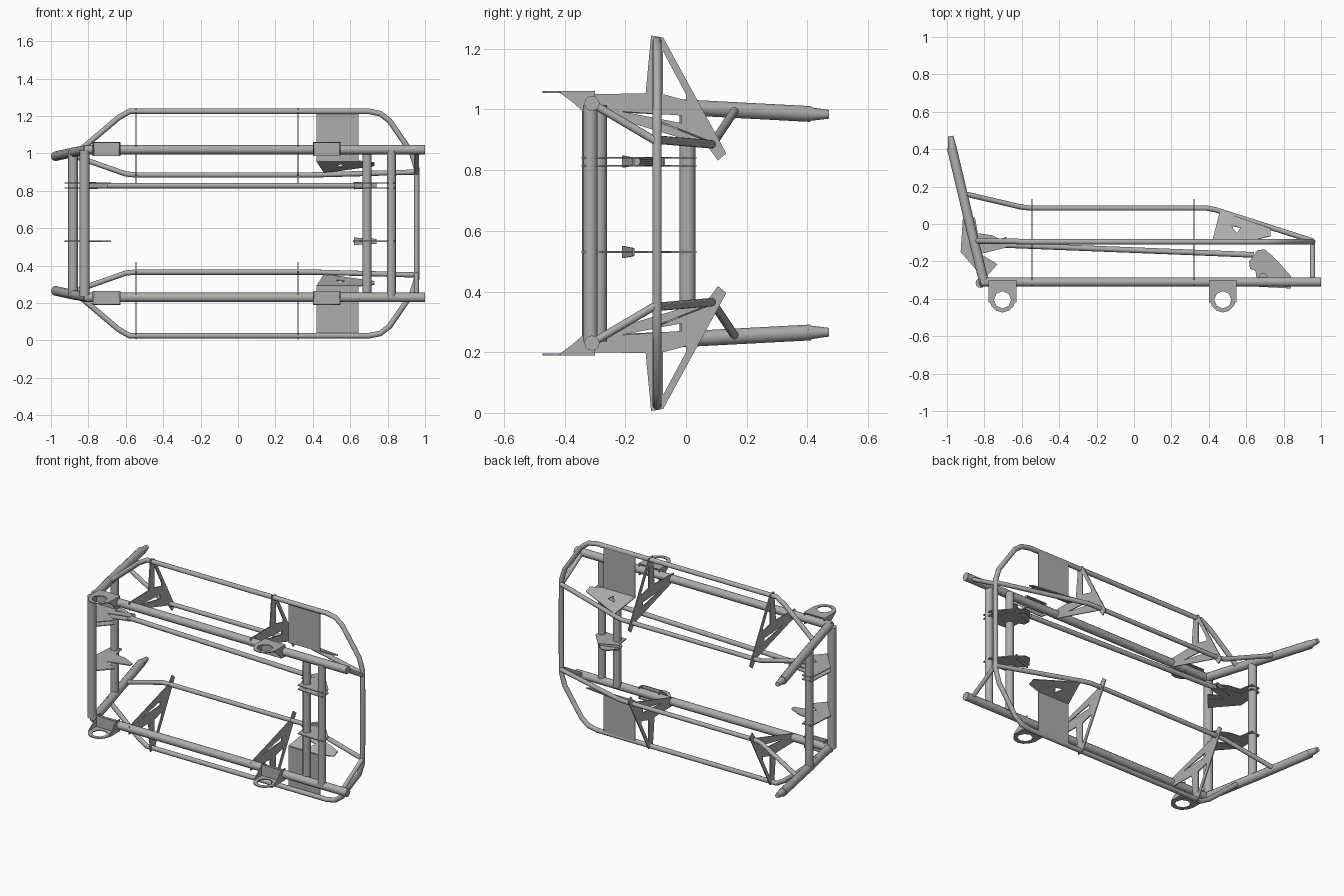
import bpy, bmesh, math
from mathutils import Vector

cube = bpy.data.objects.get("Cube")
if cube:
    bpy.data.objects.remove(cube, do_unlink=True)

steel = bpy.data.materials.new("grey_steel")
steel.use_nodes = True
COLOUR = (0.42, 0.42, 0.42, 1)
steel.diffuse_color = COLOUR
steel.node_tree.nodes["Principled BSDF"].inputs["Base Color"].default_value = COLOUR

HEIGHT = 1.25   # the two sides of the frame mirror about half this height


def flip(points):
    return [(x, y, HEIGHT - z) for x, y, z in points]


def tube(name, points, radius, end_scale=1.0):
    """Round tube swept along a path, turned into a mesh."""
    curve = bpy.data.curves.new(name, "CURVE")
    curve.dimensions = "3D"
    curve.bevel_depth = radius
    curve.bevel_resolution = 4
    curve.use_fill_caps = True
    spline = curve.splines.new("POLY")
    spline.points.add(len(points) - 1)
    for p, co in zip(spline.points, points):
        p.co = (*co, 1)
    spline.points[-1].radius = end_scale
    obj = bpy.data.objects.new(name, curve)
    bpy.context.collection.objects.link(obj)
    bpy.ops.object.select_all(action="DESELECT")
    obj.select_set(True)
    bpy.context.view_layer.objects.active = obj
    bpy.ops.object.convert(target="MESH")
    obj = bpy.context.object
    obj.data.materials.clear()
    obj.data.materials.append(steel)
    bpy.ops.object.shade_smooth_by_angle(angle=math.radians(40))
    return obj


def plate(name, loops, place, thick=0.006):
    """Flat sheet from an outline plus hole loops; place maps 2D points to 3D."""
    bm = bmesh.new()
    edges = []
    for loop in loops:
        verts = [bm.verts.new(place(*p)) for p in loop]
        edges += [bm.edges.new((a, b)) for a, b in zip(verts, verts[1:] + verts[:1])]
    bmesh.ops.triangle_fill(bm, edges=edges, use_beauty=True)
    bmesh.ops.recalc_face_normals(bm, faces=bm.faces)
    mesh = bpy.data.meshes.new(name)
    bm.to_mesh(mesh)
    bm.free()
    mesh.materials.append(steel)
    obj = bpy.data.objects.new(name, mesh)
    bpy.context.collection.objects.link(obj)
    solid = obj.modifiers.new("thickness", "SOLIDIFY")
    solid.thickness = thick
    solid.offset = 0
    return obj


def ring(cx, cy, r, n):
    return [(cx + r * math.cos(math.tau * i / n), cy + r * math.sin(math.tau * i / n))
            for i in range(n)]


# Tube paths of the upper side
SIDE_TUBES = {
    "main_rail": (0.025, [(-0.82, -0.31, 1.02), (1.0, -0.31, 1.02)]),
    "rear_upright": (0.026, [(-0.80, -0.32, 1.02), (-0.885, 0.03, 1.005), (-0.975, 0.41, 0.985)]),
    "outer_loop": (0.015, [(-0.87, -0.09, 0.995), (-0.64, -0.093, 1.19), (-0.58, -0.095, 1.225),
                           (0.70, -0.095, 1.225), (0.76, -0.095, 1.213), (0.81, -0.095, 1.175),
                           (0.93, -0.095, 1.0), (0.955, -0.095, 0.92), (0.955, -0.095, 0.62)]),
    "inner_tube": (0.014, [(-0.90, 0.16, 0.995), (-0.60, 0.09, 0.89), (-0.55, 0.085, 0.885),
                           (0.39, 0.085, 0.885), (0.44, 0.075, 0.886), (0.955, -0.09, 0.90)]),
    "front_rung": (0.013, [(0.955, -0.31, 1.02), (0.955, -0.09, 0.89)]),
}

# Side gusset outline and openings, as (y, z)
GUSSET = [
    [(-0.33, 1.05), (-0.133, 1.053), (-0.115, 1.244), (-0.075, 1.237),
     (0.133, 0.855), (0.105, 0.832), (0.07, 0.88), (-0.33, 1.0)],
    [(-0.075, 1.19), (-0.075, 1.05), (0.0, 1.03), (0.0, 1.05)],
    [(-0.21, 0.993), (-0.015, 0.98), (-0.015, 0.955)],
]

for side in ("upper", "lower"):
    keep = (lambda pts: pts) if side == "upper" else flip
    sz = lambda z: z if side == "upper" else HEIGHT - z

    for part, (radius, path) in SIDE_TUBES.items():
        tube(f"{side}_{part}", keep(path), radius)

    # Tapered spigot on the end of the rear upright
    tube(f"{side}_upright_tip", keep([(-0.97, 0.40, 0.985), (-0.98, 0.47, 0.984)]), 0.024, 0.6)

    # Thin gussets joining rail, loop and inner tube
    for where, gx in (("rear", -0.545), ("front", 0.32)):
        plate(f"{side}_{where}_gusset", GUSSET, lambda y, z: (gx, y, sz(z)))

    # Mounting ears under the rail
    for where, mx in (("rear", -0.703), ("front", 0.475)):
        rounded = [p for p in ring(mx, -0.405, 0.068, 12) if p[1] < -0.40]
        rounded.sort()
        outline = [(mx - 0.074, -0.30), (mx - 0.074, -0.40)] + rounded[1:-1] + \
                  [(mx + 0.074, -0.40), (mx + 0.074, -0.30)]
        plate(f"{side}_{where}_ear", [outline, ring(mx, -0.405, 0.046, 8)],
              lambda x, y: (x, y, sz(1.058)))
        for s in (-1, 1):
            plate(f"{side}_{where}_ear_flange",
                  [[(-0.30, 1.058), (-0.42, 1.058), (-0.375, 1.025), (-0.33, 0.985), (-0.30, 0.985)]],
                  lambda y, z: (mx + s * 0.071, y, sz(z)))
        plate(f"{side}_{where}_ear_web", [[(mx - 0.07, 0.985), (mx + 0.07, 0.985),
                                           (mx + 0.07, 1.058), (mx - 0.07, 1.058)]],
              lambda x, z: (x, -0.337, sz(z)))

    # Side panel with its folded shelf
    plate(f"{side}_side_panel", [[(0.42, 1.22), (0.645, 1.22), (0.645, 0.96), (0.42, 0.96)]],
          lambda x, z: (x, -0.085, sz(z)))
    plate(f"{side}_panel_shelf",
          [[(0.42, -0.085), (0.645, -0.085), (0.73, -0.065), (0.73, -0.025), (0.46, 0.07)],
           [(0.52, -0.01), (0.57, -0.02), (0.55, -0.05)]],
          lambda x, y: (x, y, sz(0.925 - 0.4 * y)))

# Cross tubes between the rails
for name, x, y, r in (("rear_cross_tube", -0.82, -0.315, 0.027),
                      ("upright_cross_tube", -0.882, 0.005, 0.026),
                      ("front_cross_tube_a", 0.69, -0.285, 0.024),
                      ("front_cross_tube_b", 0.82, -0.315, 0.024)):
    tube(name, [(x, y, 0.235), (x, y, 1.015)], r)

# Long control tube between the upper brackets
tube("control_tube", [(-0.70, -0.112, 0.828), (0.64, -0.165, 0.828)], 0.015)

# Bracket outlines, as (x, y)
REAR = [(-0.927, -0.15), (-0.915, 0.03), (-0.85, 0.035), (-0.835, -0.05), (-0.76, -0.06),
        (-0.68, -0.10), (-0.68, -0.125), (-0.82, -0.16), (-0.73, -0.215), (-0.80, -0.295)]
FRONT = [(0.615, -0.20), (0.66, -0.14), (0.70, -0.135), (0.77, -0.20), (0.84, -0.28),
         (0.84, -0.345), (0.66, -0.335), (0.65, -0.25), (0.62, -0.24)]
for where, outline in (("rear", REAR), ("front", FRONT)):
    plate(f"{where}_lower_bracket", [outline], lambda x, y: (x, y, 0.53))
    for dz in (-0.013, 0.013):
        plate(f"{where}_upper_bracket", [outline], lambda x, y: (x, y, 0.828 + dz), 0.005)

# Folded lips at the bracket ends
for name, x, y, z in (("rear_upper_lip", -0.74, -0.09, 0.828),
                      ("front_upper_lip", 0.68, -0.19, 0.828),
                      ("front_lower_lip", 0.68, -0.19, 0.53)):
    plate(name, [[(x - 0.06, z - 0.02), (x + 0.06, z - 0.013),
                  (x + 0.06, z + 0.013), (x - 0.06, z + 0.02)]],
          lambda px, pz: (px, y + 0.3 * (px - x), pz))
